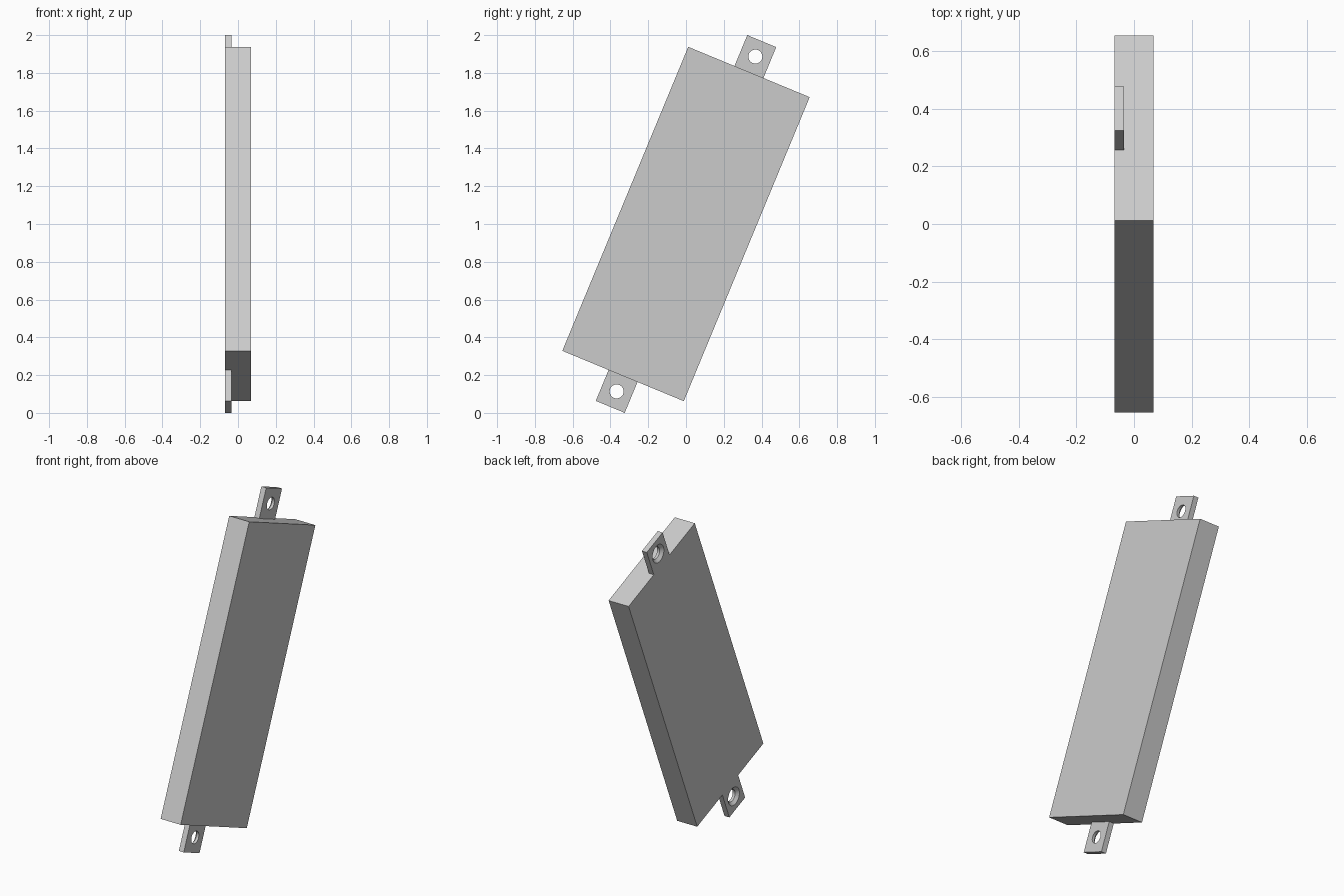
import bpy, bmesh
from math import sin, cos, pi, radians
from mathutils import Matrix

cube = bpy.data.objects.get("Cube")
if cube:
    bpy.data.objects.remove(cube, do_unlink=True)

grey = bpy.data.materials.new("light grey")
grey.use_nodes = True
grey.diffuse_color = (0.6, 0.6, 0.6, 1)
grey.node_tree.nodes["Principled BSDF"].inputs["Base Color"].default_value = (0.6, 0.6, 0.6, 1)

HALF_X, HALF_W, HALF_L = 0.068, 0.348, 0.871   # panel half sizes
TAB_W, TAB_L, TAB_T = 0.166, 0.177, 0.033      # mounting tab sizes
HOLE, SINK = 0.037, 0.055                      # hole and countersink radii
SEGS = 32
# Everything leans back in the y-z plane
LEAN = Matrix.Translation((0, 0, 1)) @ Matrix.Rotation(radians(-22.5), 4, 'X')


def finish(bm, name):
    bmesh.ops.recalc_face_normals(bm, faces=bm.faces)
    bm.transform(LEAN)
    mesh = bpy.data.meshes.new(name)
    bm.to_mesh(mesh)
    bm.free()
    mesh.materials.append(grey)
    ob = bpy.data.objects.new(name, mesh)
    bpy.context.collection.objects.link(ob)
    return ob


def ring(bm, x, zc, radius=None):
    """Circle of the given radius, or the tab outline when no radius is given."""
    verts = []
    for i in range(SEGS):
        a = 2 * pi * i / SEGS
        y, z = cos(a), sin(a)
        if radius is None:
            k = max(abs(y), abs(z))
            y, z = y / k * TAB_W / 2, z / k * TAB_L / 2
        else:
            y, z = y * radius, z * radius
        verts.append(bm.verts.new((x, y, zc + z)))
    return verts


def mounting_tab(name, side):
    bm = bmesh.new()
    zc = side * (HALF_L + TAB_L / 2)
    x0, x1 = -HALF_X, -HALF_X + TAB_T
    # Outer walls, inner face, bore, countersink, then the flush face
    loops = [ring(bm, x0, zc), ring(bm, x1, zc), ring(bm, x1, zc, HOLE),
             ring(bm, x0 + TAB_T * 0.5, zc, HOLE), ring(bm, x0, zc, SINK)]
    for a, b in zip(loops, loops[1:] + loops[:1]):
        for i in range(SEGS):
            j = (i + 1) % SEGS
            bm.faces.new((a[i], a[j], b[j], b[i]))
    ob = finish(bm, name)
    bpy.ops.object.select_all(action='DESELECT')
    ob.select_set(True)
    bpy.context.view_layer.objects.active = ob
    bpy.ops.object.shade_smooth_by_angle(angle=radians(25))


# Main slab
bm = bmesh.new()
bmesh.ops.create_cube(bm, size=2)
bmesh.ops.scale(bm, vec=(HALF_X, HALF_W, HALF_L), verts=bm.verts)
finish(bm, "panel_body")

# Tabs at both ends
mounting_tab("upper_mounting_tab", 1)
mounting_tab("lower_mounting_tab", -1)
